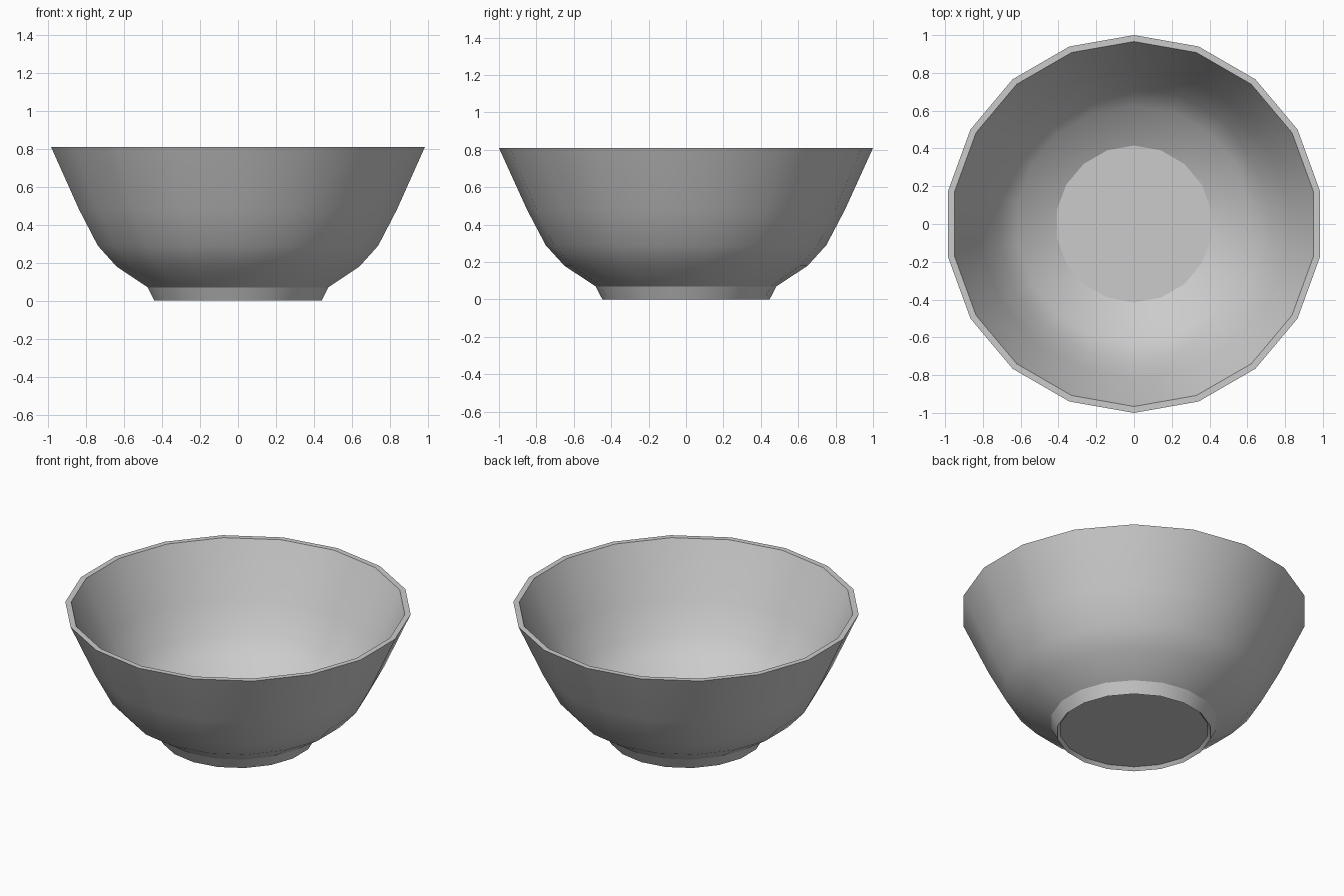
import bpy, bmesh, math

if "Cube" in bpy.data.objects:
    bpy.data.objects.remove(bpy.data.objects["Cube"])

SIDES = 18
# Closed (radius, height) profile: underside recess, foot, outer wall, rim, inner wall, floor
PROFILE = [(0.43, 0.02), (0.447, 0.0), (0.483, 0.07), (0.65, 0.18), (0.75, 0.29),
           (0.85, 0.48), (1.0, 0.81), (0.966, 0.81), (0.82, 0.49), (0.72, 0.305),
           (0.625, 0.205), (0.415, 0.095)]


def lathe(name, profile, sides):
    bm = bmesh.new()
    rings = []
    for r, z in profile:
        angles = [math.pi / 2 + 2 * math.pi * i / sides for i in range(sides)]
        rings.append([bm.verts.new((r * math.cos(a), r * math.sin(a), z)) for a in angles])
    for lower, upper in zip(rings, rings[1:]):
        for i in range(sides):
            j = (i + 1) % sides
            bm.faces.new((lower[i], lower[j], upper[j], upper[i]))
    # Caps: underside and inner floor
    bm.faces.new(rings[0][::-1])
    bm.faces.new(rings[-1])
    bmesh.ops.recalc_face_normals(bm, faces=bm.faces[:])
    mesh = bpy.data.meshes.new(name)
    bm.to_mesh(mesh)
    bm.free()
    obj = bpy.data.objects.new(name, mesh)
    bpy.context.collection.objects.link(obj)
    return obj


# Bowl with its foot
bowl = lathe("bowl", PROFILE, SIDES)
bpy.context.view_layer.objects.active = bowl
bowl.select_set(True)
bpy.ops.object.shade_smooth_by_angle(angle=math.radians(25))
